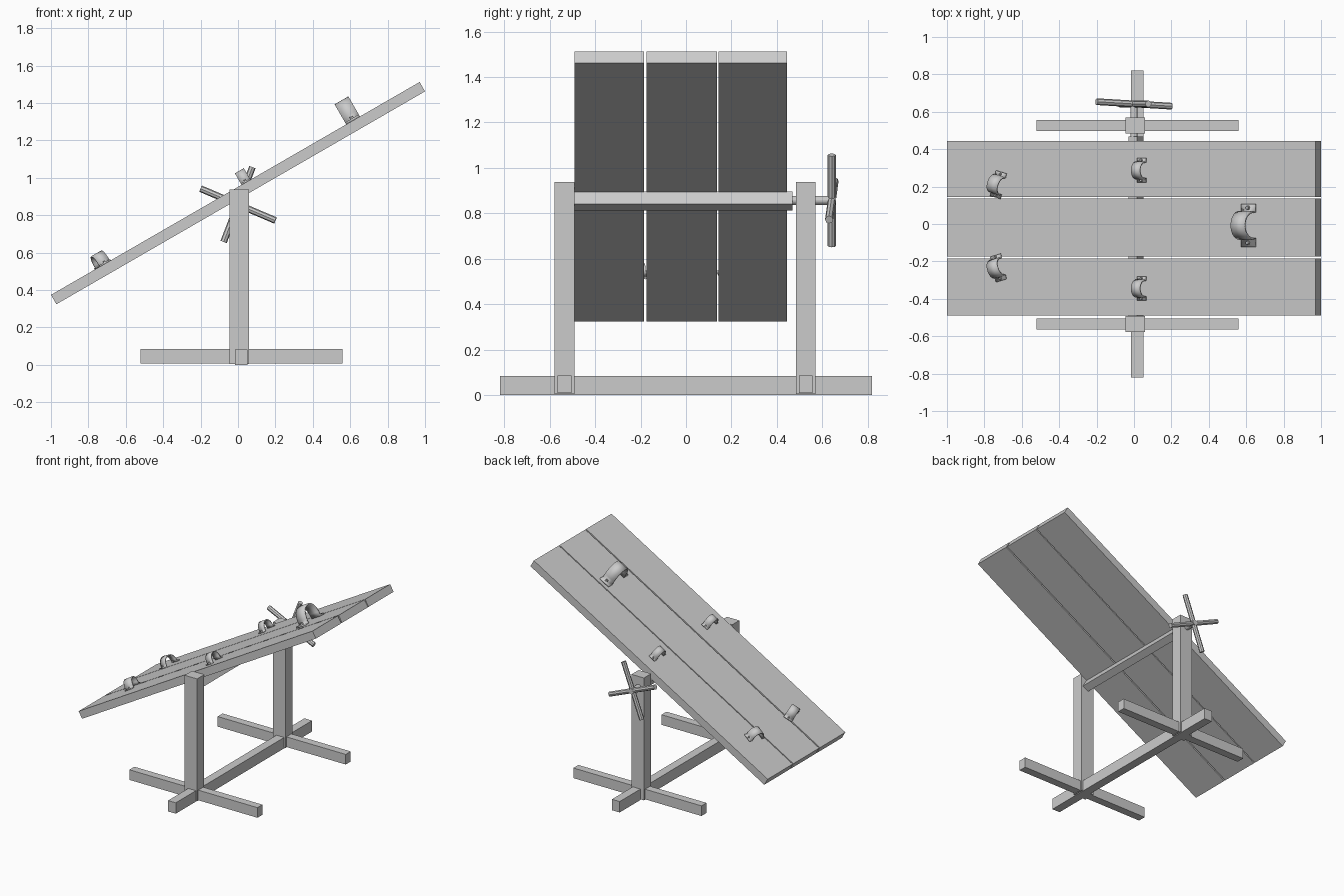
import bpy, bmesh, math
from mathutils import Matrix, Vector

if "Cube" in bpy.data.objects:
    bpy.data.objects.remove(bpy.data.objects["Cube"])

TILT = math.radians(-30)
# frame of the tilted board: local x along the planks, z out of the board
BOARD = Matrix.Translation((0, 0, 0.918)) @ Matrix.Rotation(TILT, 4, 'Y')


def finish(name, bm, mat=Matrix()):
    bmesh.ops.recalc_face_normals(bm, faces=bm.faces[:])
    me = bpy.data.meshes.new(name)
    bm.to_mesh(me)
    bm.free()
    ob = bpy.data.objects.new(name, me)
    ob.matrix_world = mat
    bpy.context.collection.objects.link(ob)
    return ob


def box(name, lo, hi, mat=Matrix()):
    lo, hi = Vector(lo), Vector(hi)
    bm = bmesh.new()
    bmesh.ops.create_cube(bm, size=1)
    bmesh.ops.scale(bm, vec=hi - lo, verts=bm.verts)
    bmesh.ops.translate(bm, vec=(lo + hi) / 2, verts=bm.verts)
    return finish(name, bm, mat)


def rod(name, a, b, radius, sides):
    a, b = Vector(a), Vector(b)
    bm = bmesh.new()
    bmesh.ops.create_cone(bm, cap_ends=True, segments=sides, radius1=radius,
                          radius2=radius, depth=(b - a).length)
    rot = (b - a).to_track_quat('Z', 'Y').to_matrix().to_4x4()
    return finish(name, bm, Matrix.Translation((a + b) / 2) @ rot)


def cuff(name, u, y, half, height, flange, width, thick, turn=0):
    # arched strap with a flat foot on either side
    n = 16
    pts = [(-flange, 0)]
    pts += [(-half * math.cos(math.pi * i / n),
             height * math.sin(math.pi * i / n) ** 0.8) for i in range(n + 1)]
    pts += [(flange, 0)]
    bm = bmesh.new()
    rows = [[bm.verts.new((s * width / 2, p, q)) for p, q in pts] for s in (-1, 1)]
    for i in range(len(pts) - 1):
        bm.faces.new((rows[0][i], rows[1][i], rows[1][i + 1], rows[0][i + 1]))
    mat = BOARD @ Matrix.Translation((u, y, 0.029 + thick / 2)) \
        @ Matrix.Rotation(math.radians(turn), 4, 'Z')
    ob = finish(name, bm, mat)
    mod = ob.modifiers.new("thickness", 'SOLIDIFY')
    mod.thickness = thick
    mod.offset = 0
    bpy.context.view_layer.objects.active = ob
    ob.select_set(True)
    bpy.ops.object.shade_smooth_by_angle(angle=math.radians(35))
    ob.select_set(False)
    # bolt on each foot
    for s in (-1, 1):
        bm = bmesh.new()
        bmesh.ops.create_cone(bm, cap_ends=True, segments=8, radius1=thick,
                              radius2=thick * 0.7, depth=thick)
        finish(name + "_bolt", bm,
               mat @ Matrix.Translation((0, s * (half + flange) / 2, thick)))


# stand: long ground beam, cross feet and posts
box("ground_beam", (-0.015, -0.82, 0), (0.05, 0.82, 0.083))
for name, y in (("front", -0.535), ("back", 0.527)):
    box(name + "_foot", (-0.52, y - 0.03, 0.008), (0.56, y + 0.03, 0.085))
    box(name + "_post", (-0.045, y - 0.043, 0.005), (0.06, y + 0.043, 0.937))

# tilting board of three planks
for i, (y0, y1) in enumerate(((-0.49, -0.185), (-0.175, 0.136), (0.144, 0.445))):
    box(f"plank_{i + 1}", (-1.138, y0, -0.029), (1.138, y1, 0.029), BOARD)

# pivot beam under the board, and its axle
box("pivot_beam", (-0.05, -0.493, -0.092), (0.004, 0.468, -0.027), BOARD)
rod("axle", (0.0, 0.46, 0.857), (0.0, 0.66, 0.857), 0.02, 12)

# cross handle on the axle
for i, (dx, dz, dy) in enumerate(((0.2, -0.085, -0.012), (0.077, 0.2, 0.0))):
    rod(f"handle_bar_{i + 1}", (-dx, 0.642 - dy, 0.857 - dz),
        (dx, 0.642 + dy, 0.857 + dz), 0.018, 8)

# neck, wrist and ankle cuffs
cuff("neck_cuff", 0.727, -0.007, 0.073, 0.112, 0.115, 0.085, 0.012)
for name, y, turn in (("front", -0.345, 0), ("back", 0.287, 0)):
    cuff(name + "_wrist_cuff", 0.066, y, 0.045, 0.063, 0.065, 0.055, 0.008, turn)
for name, y, turn in (("front", -0.235, 15), ("back", 0.21, -15)):
    cuff(name + "_ankle_cuff", -0.818, y, 0.048, 0.063, 0.07, 0.065, 0.008, turn)
